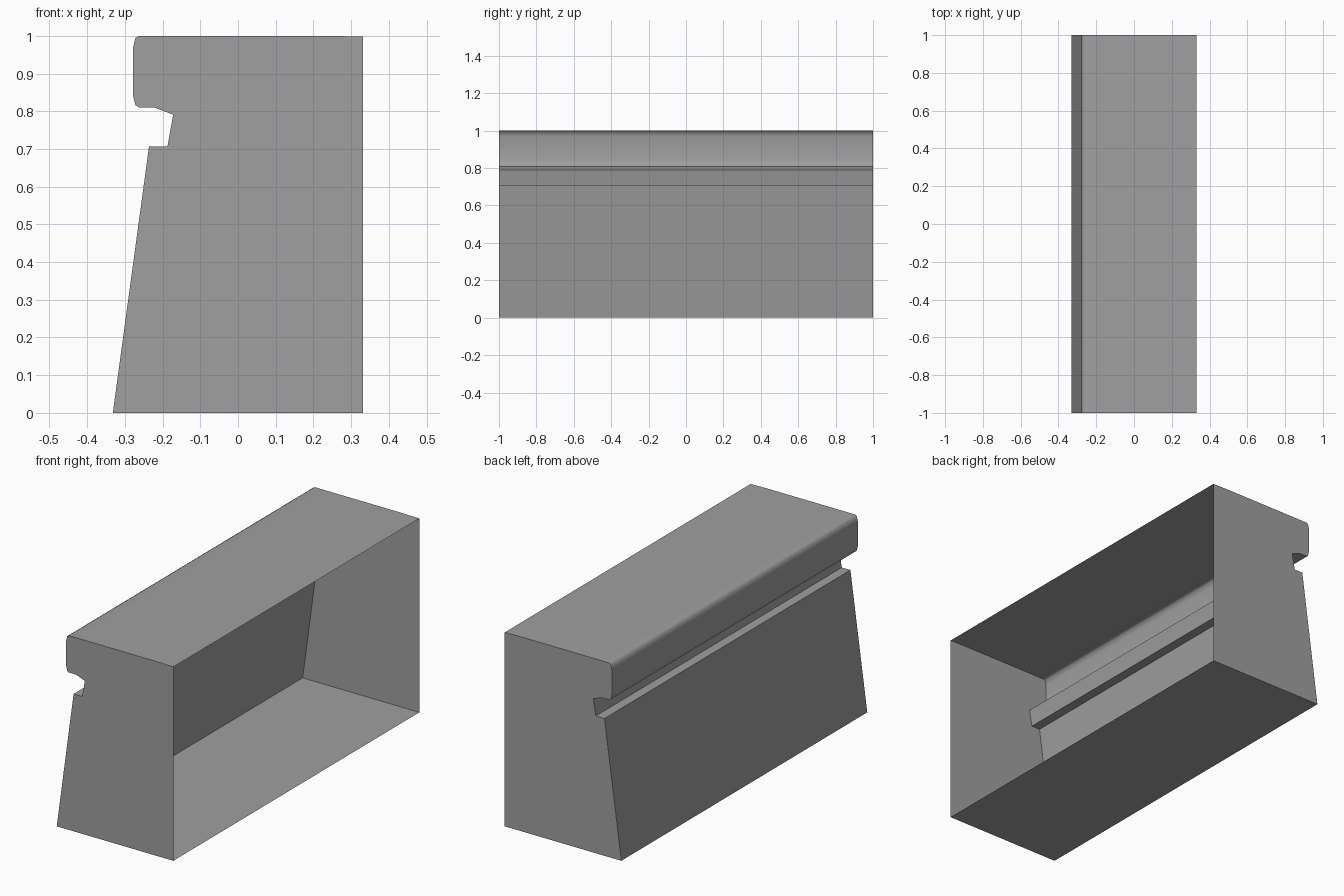
import bpy
import bmesh
from math import radians
from mathutils import Vector

cube = bpy.data.objects.get("Cube")
if cube:
    bpy.data.objects.remove(cube, do_unlink=True)

# Single grey surface colour
grey = bpy.data.materials.new("plain_grey")
grey.use_nodes = True
colour = (0.35, 0.35, 0.35, 1)
grey.diffuse_color = colour
grey.node_tree.nodes["Principled BSDF"].inputs["Base Color"].default_value = colour

# Cross-section (x, z): top slab, rounded nosing, groove, sloping wall, base
PROFILE = [
    (0.332, 0.998), (0.23, 1.0), (-0.22, 1.0), (-0.262, 1.0),
    (-0.272, 0.995), (-0.278, 0.97),
    (-0.278, 0.84), (-0.272, 0.816), (-0.262, 0.81),
    (-0.222, 0.81), (-0.172, 0.791),
    (-0.187, 0.707), (-0.236, 0.707),
    (-0.332, 0.0), (0.332, 0.0),
]
HALF_LENGTH = 1.0

# Sweep the section along y, keeping both end caps
bm = bmesh.new()
cap = bm.faces.new([bm.verts.new((x, -HALF_LENGTH, z)) for x, z in PROFILE])
sweep = bmesh.ops.extrude_face_region(bm, geom=[cap], use_keep_orig=True)
moved = [v for v in sweep["geom"] if isinstance(v, bmesh.types.BMVert)]
bmesh.ops.translate(bm, verts=moved, vec=Vector((0, 2 * HALF_LENGTH, 0)))
bmesh.ops.recalc_face_normals(bm, faces=bm.faces[:])

# Leave the +x side open so the shell is hollow
opening = [f for f in bm.faces if f.normal.x > 0.99 and f.calc_center_median().x > 0.3]
bmesh.ops.delete(bm, geom=opening, context="FACES_ONLY")

mesh = bpy.data.meshes.new("counter_shell")
bm.to_mesh(mesh)
bm.free()
mesh.materials.append(grey)
shell = bpy.data.objects.new("counter_shell", mesh)
bpy.context.collection.objects.link(shell)

# Smooth only the rounded nosing
bpy.ops.object.select_all(action="DESELECT")
shell.select_set(True)
bpy.context.view_layer.objects.active = shell
bpy.ops.object.shade_smooth_by_angle(angle=radians(50))
